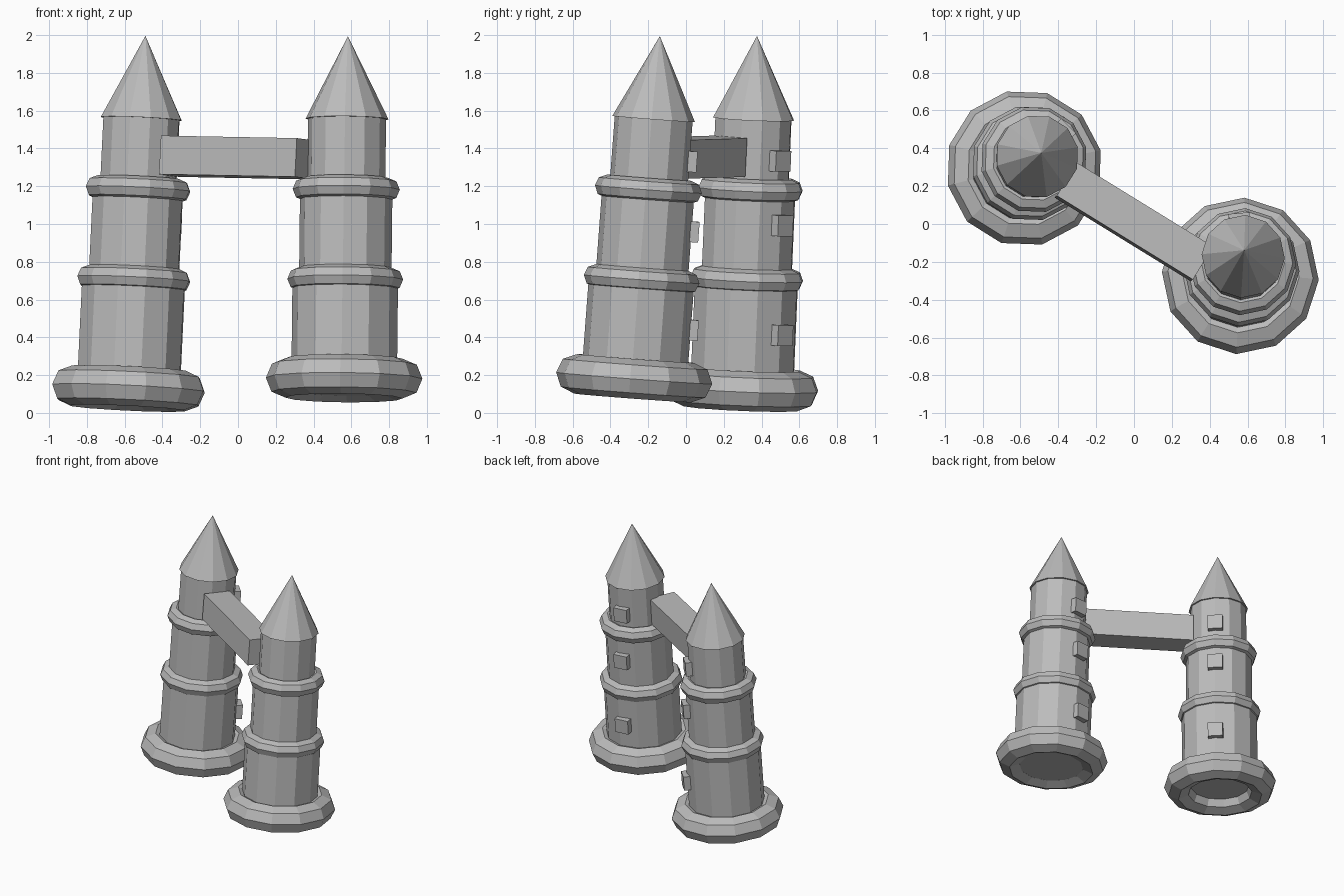
import bpy
from math import radians, pi
from mathutils import Matrix, Vector

if "Cube" in bpy.data.objects:
    bpy.data.objects.remove(bpy.data.objects["Cube"], do_unlink=True)

stone = bpy.data.materials.new("grey_stone")
stone.use_nodes = True
GREY = (0.5, 0.5, 0.5, 1)
stone.diffuse_color = GREY
stone.node_tree.nodes["Principled BSDF"].inputs["Base Color"].default_value = GREY

SIDES = 12


def finish(name, matrix):
    """Name the newest primitive, colour it and place it."""
    part = bpy.context.object
    part.name = name
    part.data.materials.append(stone)
    part.matrix_world = matrix
    return part


def leaning(origin, lean, turn):
    """Frame at origin whose z axis leans by the given x and y slopes."""
    axis = Vector((lean[0], lean[1], 1)).normalized()
    tilt = Vector((0, 0, 1)).rotation_difference(axis).to_matrix().to_4x4()
    return Matrix.Translation(origin) @ tilt @ Matrix.Rotation(radians(turn), 4, "Z")


def drum(name, frame, radius, low, high):
    bpy.ops.mesh.primitive_cylinder_add(vertices=SIDES, radius=radius, depth=high - low)
    finish(name, frame @ Matrix.Translation((0, 0, (low + high) / 2)))


def ring(name, frame, radius, thickness, z):
    bpy.ops.mesh.primitive_torus_add(major_segments=SIDES, minor_segments=8,
                                     major_radius=radius, minor_radius=thickness)
    finish(name, frame @ Matrix.Translation((0, 0, z)))


def block(name, matrix, size):
    bpy.ops.mesh.primitive_cube_add(size=1)
    part = finish(name, matrix)
    part.data.transform(Matrix.Diagonal((*size, 1)))


def tower(side, foot, lean, turn, base_z, window_turn, window_heights):
    frame = leaning(foot, lean, turn)
    # Stepped body
    radii = (0.28, 0.245, 0.207)
    levels = (0.11, 0.71, 1.187, 1.56)
    for i, label in enumerate(("lower", "middle", "upper")):
        drum(f"{side}_{label}_drum", frame, radii[i], levels[i], levels[i + 1])
    # Rounded bands and footing
    ring(f"{side}_footing", frame, 0.31, 0.105, base_z)
    ring(f"{side}_lower_band", frame, 0.245, 0.062, levels[1])
    ring(f"{side}_upper_band", frame, 0.222, 0.062, levels[2])
    # Pointed roof
    bpy.ops.mesh.primitive_cone_add(vertices=SIDES, radius1=0.22, depth=2 - levels[3])
    finish(f"{side}_roof", frame @ Matrix.Translation((0, 0, 1 + levels[3] / 2)))
    # Window blocks, one on each drum
    for i, z in enumerate(window_heights):
        spin = Matrix.Rotation(radians(window_turn - turn), 4, "Z")
        place = Matrix.Translation((radii[i] - 0.02, 0, z))
        block(f"{side}_window_{i + 1}", frame @ spin @ place, (0.11, 0.11, 0.11))


tower("right", (-0.586, 0.29, 0), (0.048, 0.043), 13, 0.13, 44, (0.43, 1.01, 1.35))
tower("left", (0.56, -0.288, 0), (0.011, 0.075), -3, 0.184, 95, (0.46, 0.98, 1.35))

# Bridge between the towers
block("bridge", leaning((0, 0.01, 1.352), (0.05, 0.051), -31.6), (0.845, 0.205, 0.205))
